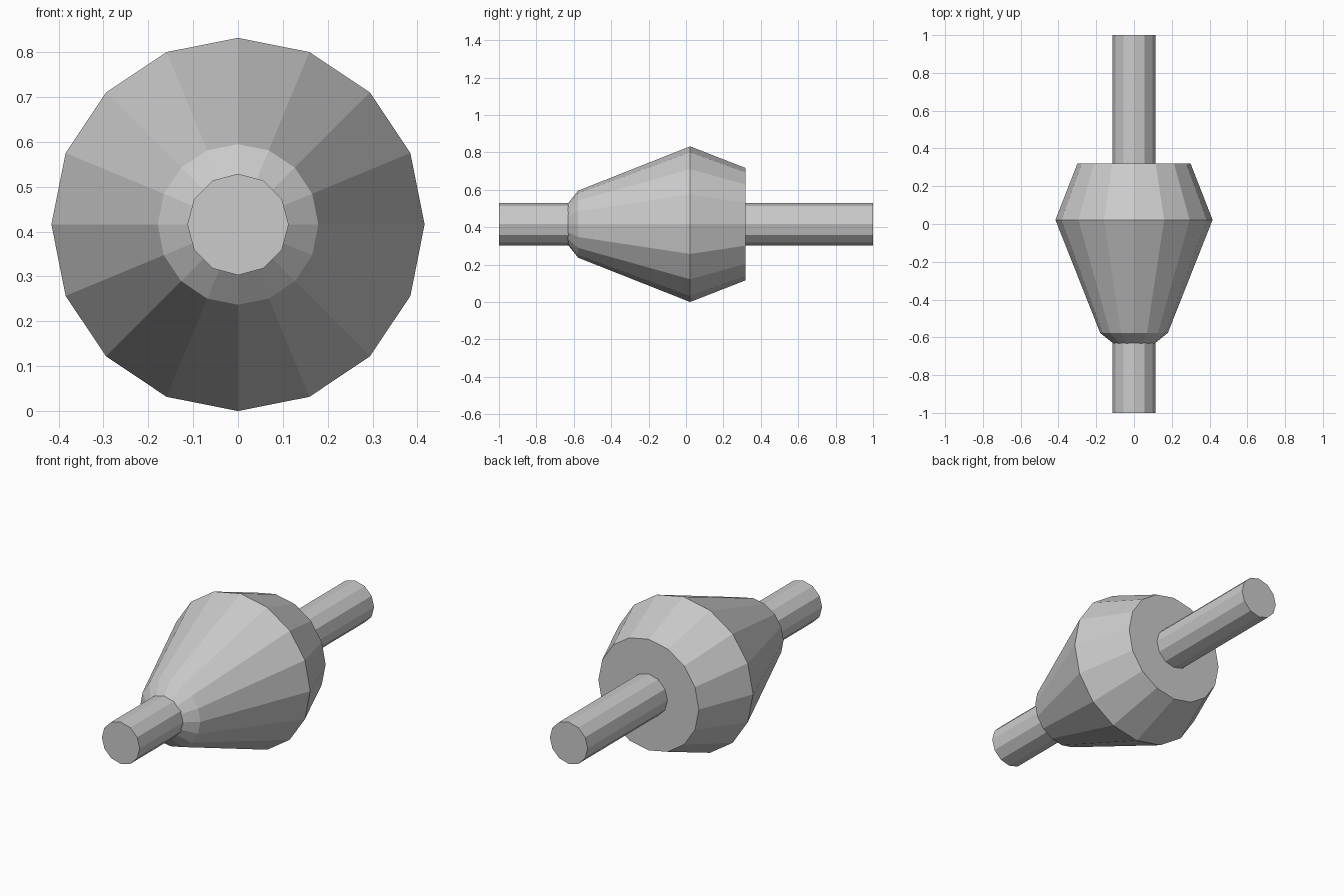
import bpy, bmesh
from math import sin, cos, tau

if "Cube" in bpy.data.objects:
    bpy.data.objects.remove(bpy.data.objects["Cube"])

AXIS_Z = 0.416


def lathe(name, profile, sides):
    """Flat-faced solid turned around the y axis from (y, radius) pairs."""
    bm = bmesh.new()
    rings = [[bm.verts.new((r * sin(tau * i / sides), y, r * cos(tau * i / sides)))
              for i in range(sides)] for y, r in profile]
    for a, b in zip(rings, rings[1:]):
        for i in range(sides):
            j = (i + 1) % sides
            bm.faces.new((a[i], a[j], b[j], b[i]))
    bm.faces.new(rings[0])
    bm.faces.new(rings[-1])
    bmesh.ops.recalc_face_normals(bm, faces=bm.faces)
    mesh = bpy.data.meshes.new(name)
    bm.to_mesh(mesh)
    bm.free()
    obj = bpy.data.objects.new(name, mesh)
    obj.location.z = AXIS_Z
    bpy.context.collection.objects.link(obj)
    return obj


# Tapered body: blunt nose runs slightly inside the rod
lathe("body", [(-0.648, 0.09), (-0.577, 0.179), (0.022, 0.416), (0.319, 0.30)], 16)

# Straight rod through the body
lathe("rod", [(-1.0, 0.113), (1.0, 0.113)], 12)
